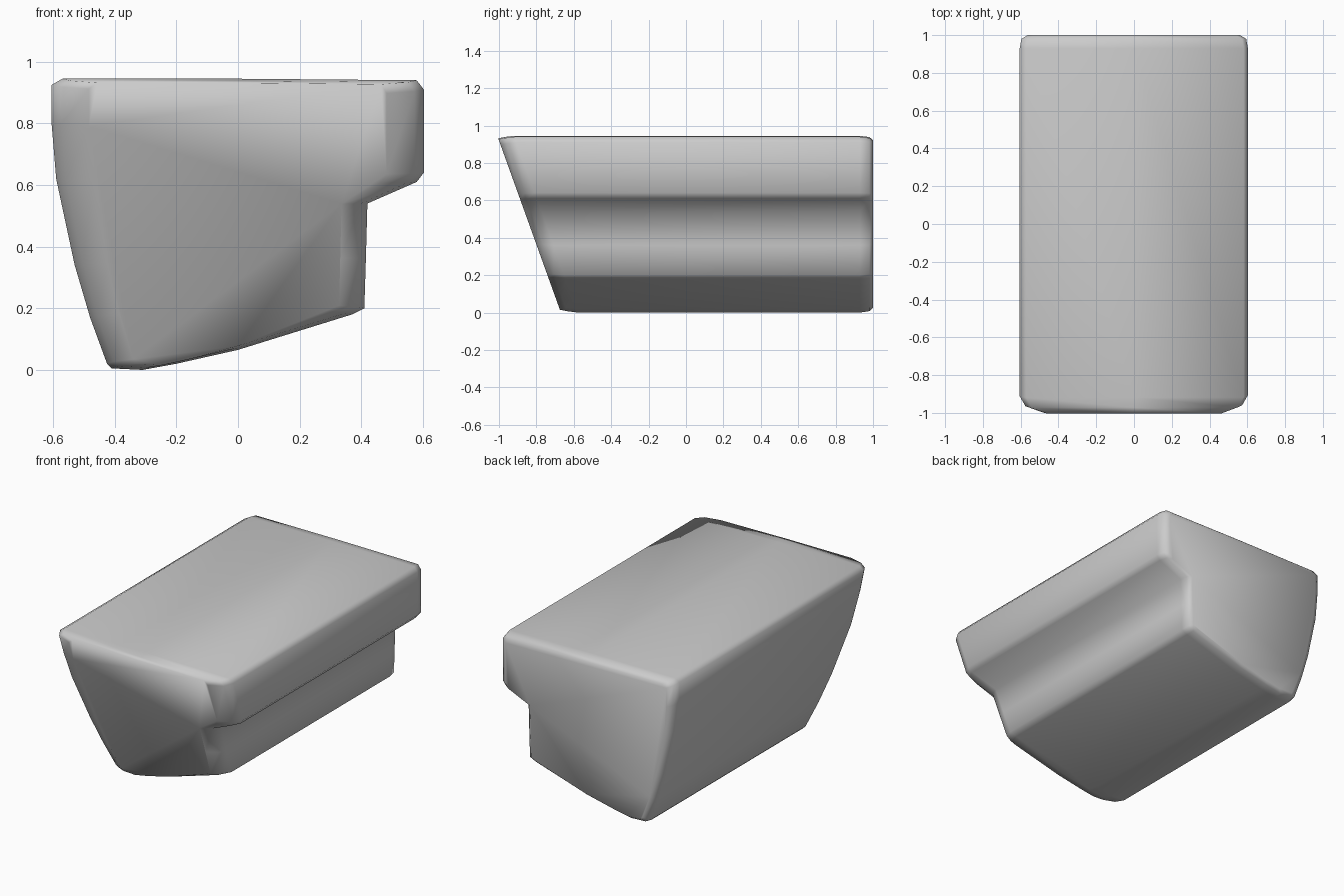
import bpy
import bmesh

cube = bpy.data.objects.get("Cube")
if cube:
    bpy.data.objects.remove(cube, do_unlink=True)

# Plain grey material
grey = bpy.data.materials.new("stone grey")
grey.use_nodes = True
colour = (0.6, 0.6, 0.6, 1)
grey.diffuse_color = colour
grey.node_tree.nodes["Principled BSDF"].inputs["Base Color"].default_value = colour

# Cross-section (x, z): tapered left wall, sloping underside, stepped right wall
PROFILE = [
    (-0.41, 0.005), (-0.31, 0.0), (-0.2, 0.02), (0, 0.065), (0.37, 0.18),
    (0.41, 0.2), (0.415, 0.36), (0.42, 0.54), (0.58, 0.61), (0.603, 0.64),
    (0.603, 0.91), (0.58, 0.94), (0, 0.945), (-0.57, 0.945), (-0.605, 0.925),
    (-0.605, 0.8), (-0.59, 0.62), (-0.53, 0.34), (-0.48, 0.17), (-0.425, 0.02),
]
MID_Z = 0.5


def front_y(z):
    """The front face leans back toward the bottom."""
    return -1 + 0.36 * (0.92 - z)


def add_ring(bm, scale_x, scale_z, place):
    ring = []
    for x, z in PROFILE:
        z = MID_Z + (z - MID_Z) * scale_z
        ring.append(bm.verts.new((x * scale_x, place(z), z)))
    return ring


# Block lofted from the rounded front to the rounded back
bm = bmesh.new()
rings = []
for sx, sz, depth in [(0.8, 0.97, 0), (0.95, 0.985, 0.035), (1, 1, 0.09)]:
    rings.append(add_ring(bm, sx, sz, lambda z: front_y(z) + depth))
for sx, sz, y in [(1, 1, 0.93), (0.985, 0.985, 0.98), (0.93, 0.95, 1)]:
    rings.append(add_ring(bm, sx, sz, lambda z: y))

count = len(PROFILE)
for a, b in zip(rings, rings[1:]):
    for i in range(count):
        j = (i + 1) % count
        bm.faces.new((a[i], a[j], b[j], b[i]))
bm.faces.new(rings[0])
bm.faces.new(rings[-1][::-1])
bmesh.ops.recalc_face_normals(bm, faces=bm.faces)
for face in bm.faces:
    face.smooth = True

mesh = bpy.data.meshes.new("stepped_block")
bm.to_mesh(mesh)
bm.free()
mesh.materials.append(grey)
block = bpy.data.objects.new("stepped_block", mesh)
bpy.context.collection.objects.link(block)
